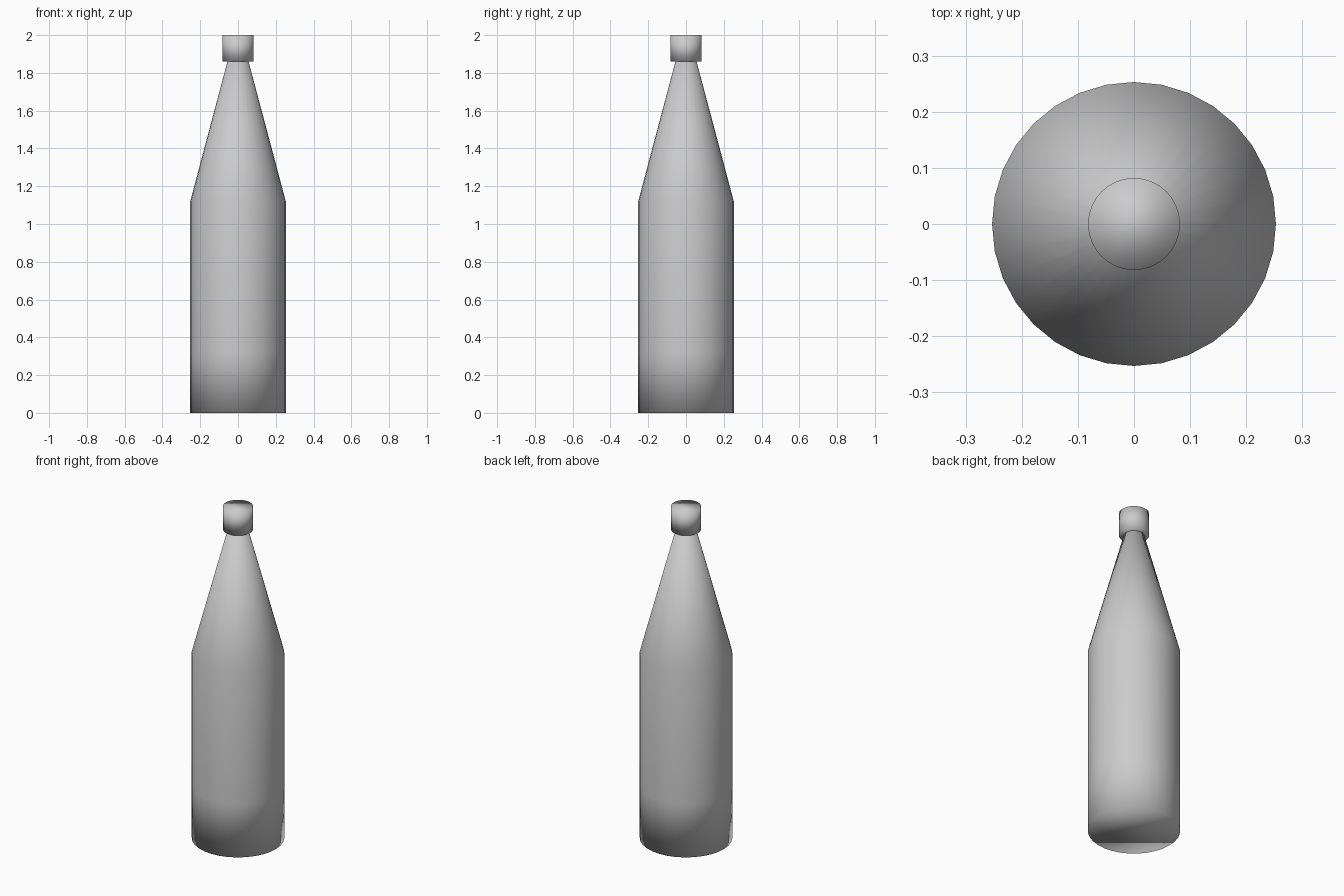
import bpy
import bmesh
from math import cos, sin, tau

if "Cube" in bpy.data.objects:
    bpy.data.objects.remove(bpy.data.objects["Cube"])

SIDES = 32


def lathe(name, profile):
    """Closed smooth solid of revolution from (radius, z) rings."""
    bm = bmesh.new()
    rings = [[bm.verts.new((r * cos(tau * i / SIDES), r * sin(tau * i / SIDES), z))
              for i in range(SIDES)] for r, z in profile]
    for low, high in zip(rings, rings[1:]):
        for i in range(SIDES):
            j = (i + 1) % SIDES
            bm.faces.new((low[i], low[j], high[j], high[i]))
    bm.faces.new(rings[0][::-1])
    bm.faces.new(rings[-1])
    for face in bm.faces:
        face.smooth = True
    mesh = bpy.data.meshes.new(name)
    bm.to_mesh(mesh)
    bm.free()
    obj = bpy.data.objects.new(name, mesh)
    bpy.context.collection.objects.link(obj)
    return obj


# Straight body tapering into a conical neck
lathe("bottle_body", [(0.253, 0), (0.253, 0.32), (0.253, 1.12), (0.056, 1.86)])

# Wider cap resting on the neck
lathe("bottle_cap", [(0.082, 1.86), (0.082, 2.0)])
